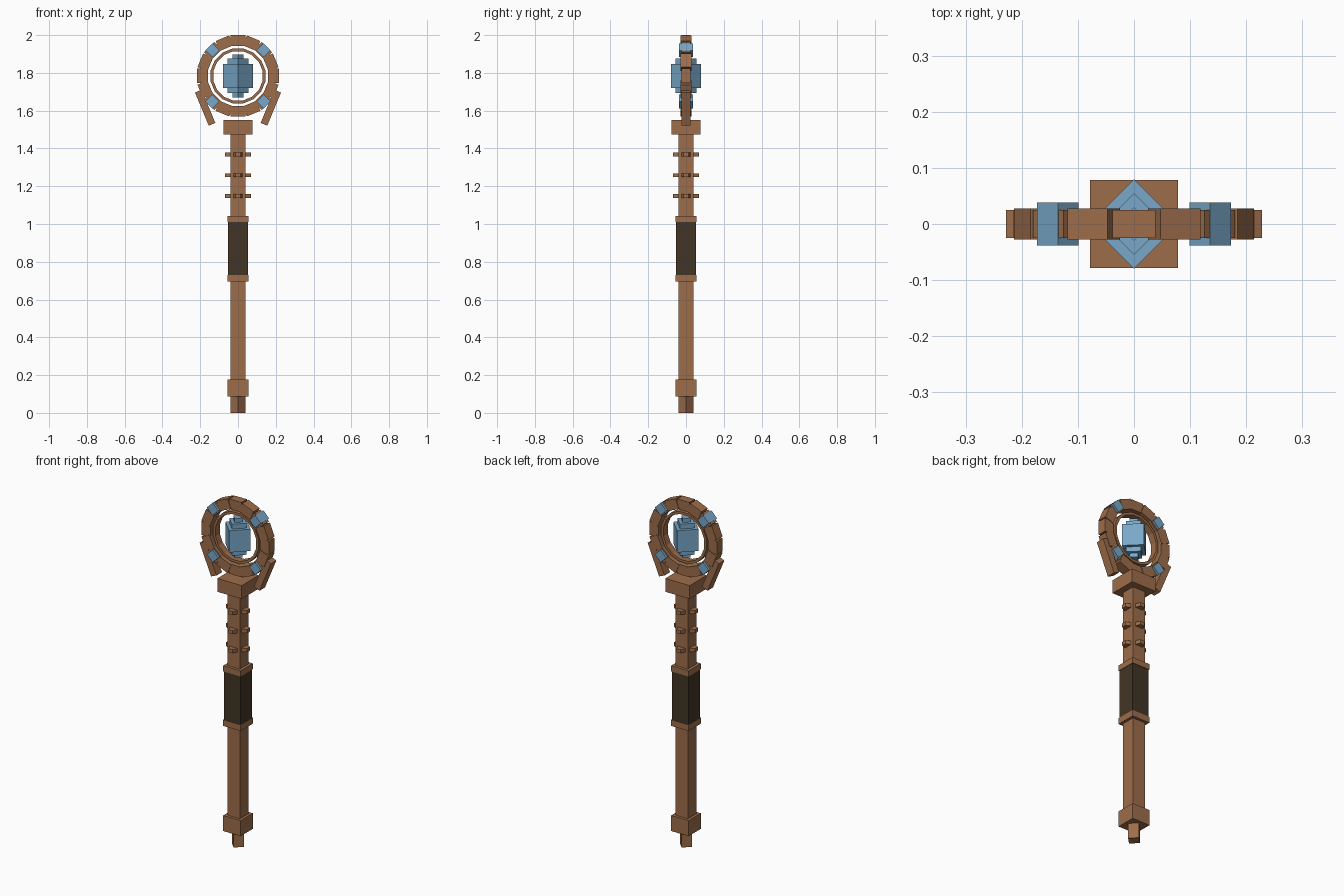
import bpy, bmesh
from math import pi, sin, cos, radians
from mathutils import Matrix, Vector

default = bpy.data.objects.get("Cube")
if default:
    bpy.data.objects.remove(default, do_unlink=True)


def material(name, rgb):
    m = bpy.data.materials.new(name)
    m.use_nodes = True
    m.diffuse_color = (*rgb, 1)
    m.node_tree.nodes["Principled BSDF"].inputs["Base Color"].default_value = (*rgb, 1)
    return m


WOOD = material("brown wood", (0.34, 0.155, 0.07))
LEATHER = material("dark leather", (0.055, 0.036, 0.018))
CRYSTAL = material("blue crystal", (0.19, 0.39, 0.58))

RING_Z = 1.784
RING_R = 0.216


def finish(name, bm, mat):
    bmesh.ops.recalc_face_normals(bm, faces=bm.faces)
    mesh = bpy.data.meshes.new(name)
    bm.to_mesh(mesh)
    bm.free()
    mesh.materials.append(mat)
    obj = bpy.data.objects.new(name, mesh)
    bpy.context.collection.objects.link(obj)
    return obj


def box(name, size, matrix, mat):
    bm = bmesh.new()
    bmesh.ops.create_cube(bm, size=1, matrix=matrix @ Matrix.Diagonal((*size, 1)))
    return finish(name, bm, mat)


def post(name, half, z0, z1, mat, turn=0):
    """Square upright block on the central axis."""
    place = Matrix.Translation((0, 0, (z0 + z1) / 2)) @ Matrix.Rotation(turn, 4, "Z")
    return box(name, (2 * half, 2 * half, z1 - z0), place, mat)


def on_ring(angle, radius, along=0):
    """Frame on the ring: x points outward, z runs along the tangent."""
    return (Matrix.Translation((0, 0, RING_Z)) @ Matrix.Rotation(-angle, 4, "Y")
            @ Matrix.Translation((radius, 0, along)))


# Handle
post("bottom_tip", 0.028, 0, 0.09, WOOD, pi / 4)
post("bottom_collar", 0.056, 0.087, 0.177, WOOD)
post("shaft", 0.04, 0.15, 1.49, WOOD)
post("lower_grip_band", 0.056, 0.695, 0.73, WOOD)
post("grip", 0.053, 0.73, 1.01, LEATHER)
post("upper_grip_band", 0.056, 1.01, 1.043, WOOD)
post("top_collar", 0.078, 1.473, 1.55, WOOD)

# Tapered studs, one on each side of the shaft at three heights
for row, z in enumerate((1.148, 1.258, 1.368)):
    for side in range(4):
        bm = bmesh.new()
        bmesh.ops.create_cube(bm, size=1)
        for v in bm.verts:
            outer = v.co.x > 0
            v.co = Vector((0.068 if outer else 0.035,
                           v.co.y * (0.026 if outer else 0.054), v.co.z * 0.021))
        bm.transform(Matrix.Translation((0, 0, z)) @ Matrix.Rotation(side * pi / 2, 4, "Z"))
        finish(f"stud_{row + 1}_{side + 1}", bm, WOOD)

# Outer ring of sixteen blocks, alternating in depth
for i in range(16):
    depth = 0.056 if i % 2 else 0.05
    box(f"ring_block_{i + 1}", (0.057, depth, 0.077),
        on_ring(i * pi / 8, RING_R - 0.0285), WOOD)

# Thin inner ring
bm = bmesh.new()
loops = []
for r, y in ((0.148, -0.02), (0.148, 0.02), (0.133, 0.02), (0.133, -0.02)):
    loops.append([bm.verts.new((r * cos(a), y, RING_Z + r * sin(a)))
                  for a in ((i + 0.5) * pi / 8 for i in range(16))])
for k in range(4):
    a, b = loops[k], loops[(k + 1) % 4]
    for i in range(16):
        j = (i + 1) % 16
        bm.faces.new((a[i], a[j], b[j], b[i]))
finish("inner_ring", bm, WOOD)

# Gems on the ring diagonals
for i in range(4):
    box(f"ring_gem_{i + 1}", (0.052, 0.076, 0.052),
        on_ring(pi / 4 + i * pi / 2, 0.192), CRYSTAL)

# Slanted arms under the ring
for name, angle, along in (("left_arm", -22.5, -0.089), ("right_arm", 202.5, 0.089)):
    box(name, (0.038, 0.05, 0.19), on_ring(radians(angle), 0.225, along), WOOD)

# Floating stepped crystal
for name, diag, half_height in (("crystal_core", 0.08, 0.063),
                                ("crystal_step", 0.055, 0.091),
                                ("crystal_point", 0.03, 0.114)):
    post(name, diag / 2 ** 0.5, RING_Z - half_height, RING_Z + half_height, CRYSTAL, pi / 4)
